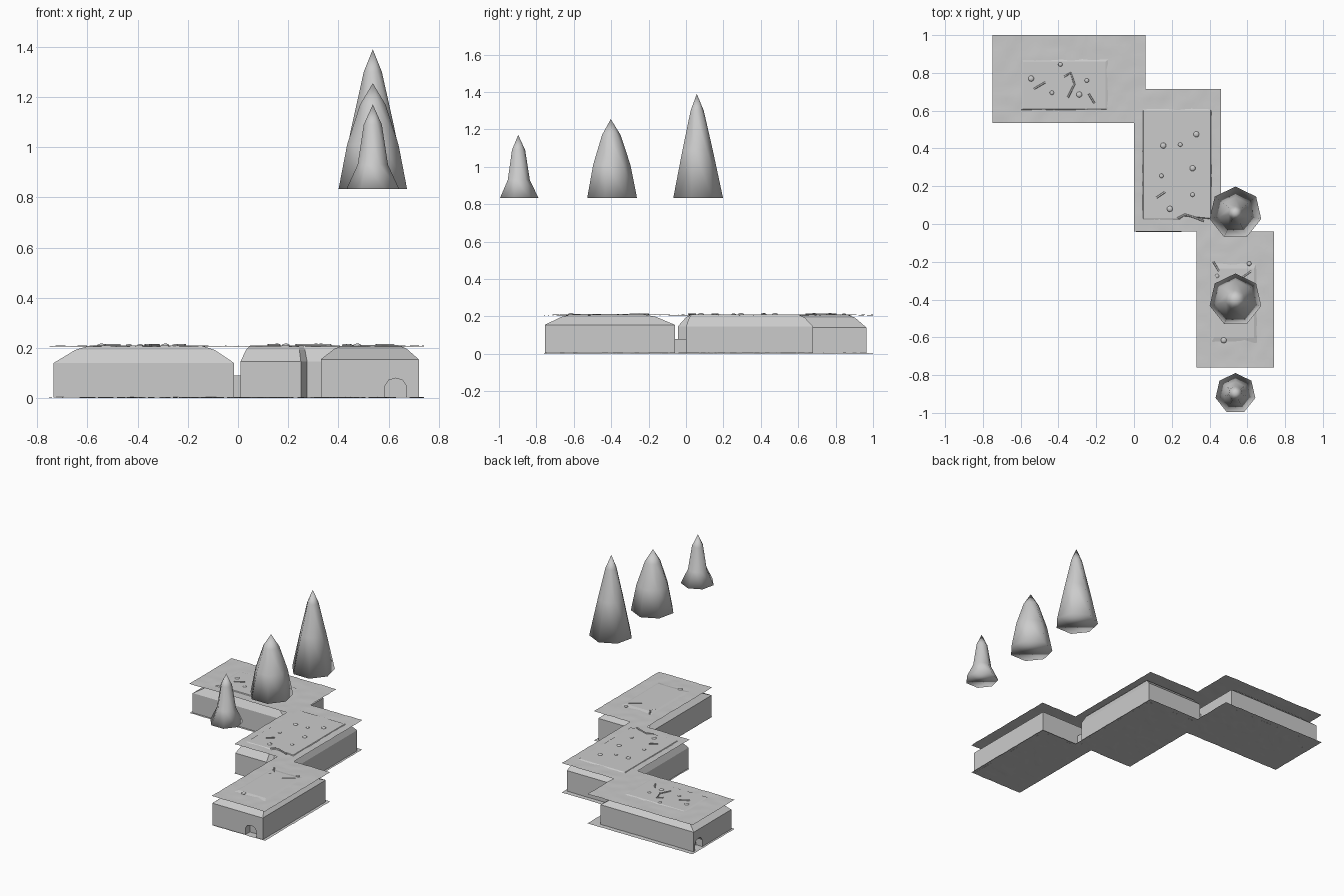
import bpy, bmesh, math
from mathutils import Vector, noise

if "Cube" in bpy.data.objects:
    bpy.data.objects.remove(bpy.data.objects["Cube"])


def make(name, bm, smooth=None):
    bmesh.ops.recalc_face_normals(bm, faces=bm.faces)
    me = bpy.data.meshes.new(name)
    bm.to_mesh(me)
    bm.free()
    ob = bpy.data.objects.new(name, me)
    bpy.context.collection.objects.link(ob)
    if smooth is not None:
        bpy.ops.object.select_all(action='DESELECT')
        ob.select_set(True)
        bpy.context.view_layer.objects.active = ob
        bpy.ops.object.shade_smooth_by_angle(angle=math.radians(smooth))
    return ob


def loft(rings):
    """Closed solid through rings of equal point count."""
    bm = bmesh.new()
    vs = [[bm.verts.new(p) for p in r] for r in rings]
    n = len(rings[0])
    for a, b in zip(vs, vs[1:]):
        for i in range(n):
            j = (i + 1) % n
            bm.faces.new((a[i], a[j], b[j], b[i]))
    bm.faces.new(vs[0][::-1])
    bm.faces.new(vs[-1])
    return bm


def box_bm(x0, x1, y0, y1, z0, z1):
    pts = [(x0, y0), (x1, y0), (x1, y1), (x0, y1)]
    return loft([[(x, y, z) for x, y in pts] for z in (z0, z1)])


# rough ground and roof sheets following three stepped rectangles
AREAS = [(-0.75, 0.06, 0.535, 1.0), (0.0, 0.46, -0.04, 0.715), (0.33, 0.74, -0.76, -0.04)]


def ticks(vals, step=0.025):
    vals = sorted(set(vals))
    out = [vals[0]]
    for a, b in zip(vals, vals[1:]):
        n = max(1, round((b - a) / step))
        out += [a + (b - a) * k / n for k in range(1, n + 1)]
    return out


def sheet(name, z, amp):
    xs = ticks([v for r in AREAS for v in r[:2]])
    ys = ticks([v for r in AREAS for v in r[2:]])
    bm, cache = bmesh.new(), {}

    def vert(i, j):
        if (i, j) not in cache:
            x, y = xs[i], ys[j]
            h = amp * noise.noise(Vector((x * 22, y * 22, z * 50)))
            cache[i, j] = bm.verts.new((x, y, max(0, z + h)))
        return cache[i, j]
    for i in range(len(xs) - 1):
        for j in range(len(ys) - 1):
            cx, cy = (xs[i] + xs[i + 1]) / 2, (ys[j] + ys[j + 1]) / 2
            if any(a < cx < b and c < cy < d for a, b, c, d in AREAS):
                bm.faces.new([vert(i, j), vert(i + 1, j), vert(i + 1, j + 1), vert(i, j + 1)])
    return make(name, bm, 40)


sheet("ground_sheet", 0.003, 0.003)
sheet("roof_sheet", 0.2075, 0.003)


# chambers: straight walls, two-step sloping shoulder, flat top
def chamber(name, foot, top, wall_z, top_z):
    mid = [(a[0] * 0.42 + b[0] * 0.58, a[1] * 0.42 + b[1] * 0.58) for a, b in zip(foot, top)]
    mz = wall_z + (top_z - wall_z) * 0.74
    rings = [[(x, y, z) for x, y in r] for r, z in
             ((foot, 0.003), (foot, wall_z), (mid, mz), (top, top_z))]
    return make(name, loft(rings))


def rect(x0, x1, y0, y1):
    return [(x0, y0), (x1, y0), (x1, y1), (x0, y1)]


room_a = chamber("back_chamber", rect(-0.735, -0.015, 0.55, 0.965),
                 rect(-0.585, -0.15, 0.61, 0.86), 0.14, 0.211)
chamber("middle_chamber",
        [(0.01, -0.043), (0.25, -0.043), (0.275, 0.0), (0.445, 0.0), (0.445, 0.68), (0.01, 0.68)],
        [(0.05, 0.03), (0.24, 0.03), (0.26, 0.045), (0.405, 0.03), (0.405, 0.6), (0.05, 0.6)],
        0.147, 0.211)
room_c = chamber("front_chamber", rect(0.33, 0.72, -0.755, -0.06),
                 rect(0.425, 0.635, -0.6, -0.235), 0.155, 0.213)

# short passages joining the chambers
make("back_passage", box_bm(-0.02, 0.015, 0.57, 0.66, 0.003, 0.09))
make("front_passage", box_bm(0.35, 0.43, -0.065, 0.005, 0.003, 0.08))


# arched doorways cut into the outer walls
def doorway(room, centre, half, turn):
    prof = [(-half, -0.02), (half, -0.02), (half, 0.05), (half * 0.65, 0.072),
            (0, 0.08), (-half * 0.65, 0.072), (-half, 0.05)]
    rings = []
    for d in (-0.05, 0.05):
        rings.append([(centre[0] + (d if turn else u), centre[1] + (u if turn else d), z)
                      for u, z in prof])
    cut = make("doorway_cutter", loft(rings))
    cut.hide_render = True
    cut.hide_viewport = True
    m = room.modifiers.new("doorway", 'BOOLEAN')
    m.operation, m.object, m.solver = 'DIFFERENCE', cut, 'EXACT'


doorway(room_c, (0.628, -0.755), 0.042, False)
doorway(room_a, (-0.735, 0.91), 0.04, True)


# seven-sided hanging cones
def cone(name, y, prof):
    bm = loft([[(0.537 + r * math.sin(k * math.tau / 7), y + r * math.cos(k * math.tau / 7), z)
                for k in range(7)] for r, z in prof])
    bmesh.ops.remove_doubles(bm, verts=bm.verts, dist=0.0005)
    make(name, bm, 180)


cone("large_cone", 0.058, [(0.14, 0.833), (0.085, 1.09), (0.037, 1.30), (0.0001, 1.39)])
cone("medium_cone", -0.402, [(0.14, 0.833), (0.105, 1.01), (0.052, 1.17), (0.0001, 1.255)])
cone("small_cone", -0.897, [(0.108, 0.833), (0.062, 0.93), (0.037, 1.09), (0.0001, 1.17)])

# pebbles half sunk in the roof
SPOTS = [(-0.39, 0.845), (-0.545, 0.77), (-0.435, 0.695), (-0.29, 0.685), (-0.25, 0.76),
         (0.155, 0.415), (0.245, 0.42), (0.33, 0.475), (0.145, 0.255), (0.31, 0.295),
         (0.31, 0.155), (0.19, 0.08), (0.44, -0.275), (0.475, -0.615), (0.61, -0.21)]
bm = bmesh.new()
for i, (x, y) in enumerate(SPOTS):
    s = 0.012 + 0.004 * (i % 2)
    new = bmesh.ops.create_icosphere(bm, subdivisions=2, radius=s)["verts"]
    for v in new:
        v.co = Vector((x + v.co.x, y + v.co.y, 0.210 + v.co.z * 0.5))
make("pebbles", bm, 60)

# thin ridges on the roof
RIDGES = [[(-0.37, 0.78), (-0.335, 0.80), (-0.315, 0.74), (-0.35, 0.67)],
          [(-0.53, 0.715), (-0.47, 0.75)], [(-0.24, 0.69), (-0.21, 0.64)],
          [(0.12, 0.14), (0.165, 0.17)], [(0.23, 0.03), (0.27, 0.05), (0.32, 0.035), (0.37, 0.015)],
          [(0.42, -0.20), (0.45, -0.25)], [(0.55, -0.3), (0.62, -0.25)]]
cu = bpy.data.curves.new("ridges", 'CURVE')
cu.dimensions = '3D'
cu.bevel_depth = 0.005
cu.bevel_resolution = 1
for line in RIDGES:
    sp = cu.splines.new('POLY')
    sp.points.add(len(line) - 1)
    for p, (x, y) in zip(sp.points, line):
        p.co = (x, y, 0.212, 1)
bpy.context.collection.objects.link(bpy.data.objects.new("ridges", cu))
